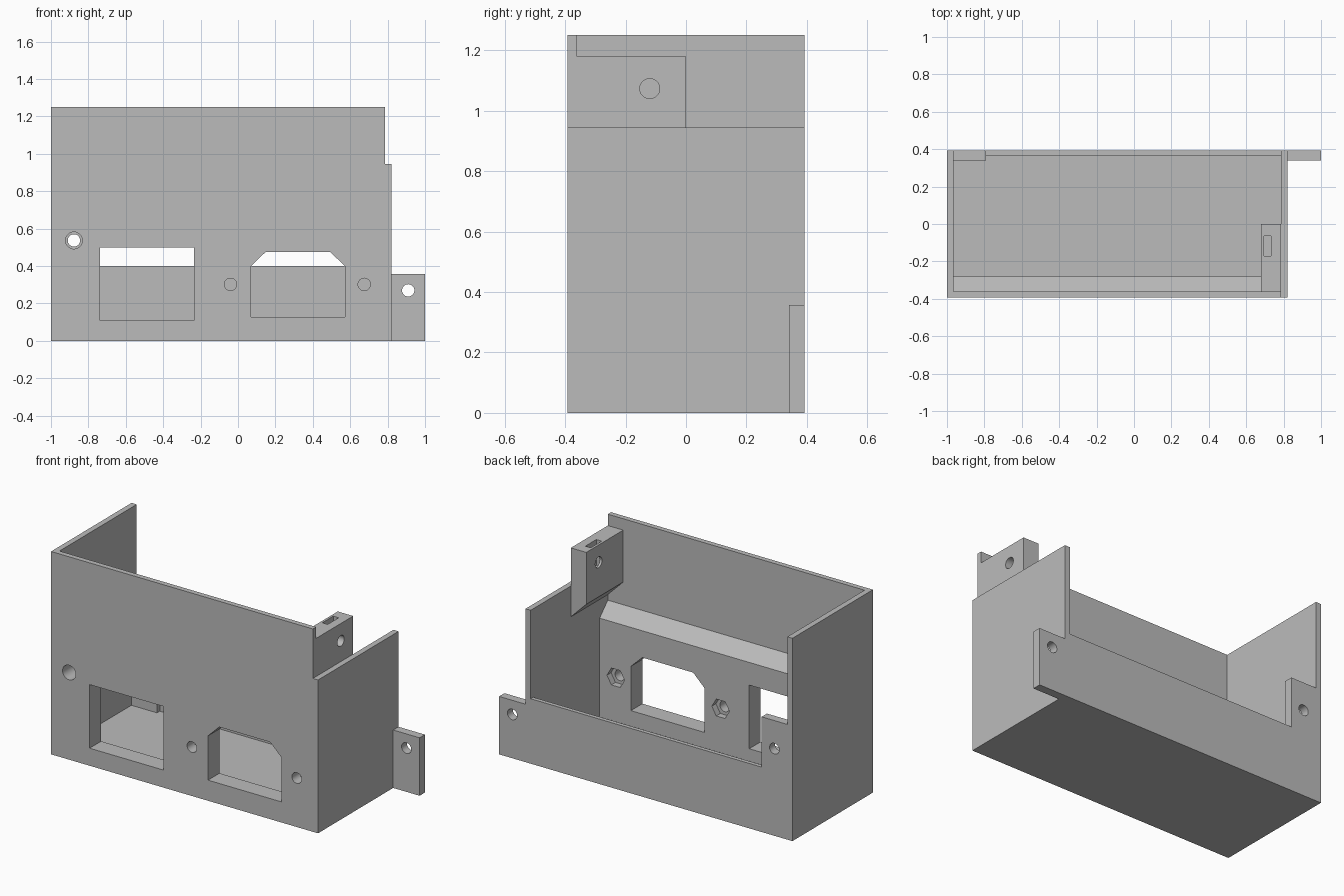
import bpy, bmesh, math

if "Cube" in bpy.data.objects:
    bpy.data.objects.remove(bpy.data.objects["Cube"], do_unlink=True)

grey = bpy.data.materials.new("plain grey")
grey.use_nodes = True
COLOUR = (0.5, 0.5, 0.5, 1)
grey.diffuse_color = COLOUR
grey.node_tree.nodes["Principled BSDF"].inputs["Base Color"].default_value = COLOUR


def prism(name, outline, axis, start, end):
    """Extrude a 2D outline along x (outline in y, z) or y (outline in x, z)."""
    place = (lambda u, v, t: (t, u, v)) if axis == "x" else (lambda u, v, t: (u, t, v))
    bm = bmesh.new()
    face = bm.faces.new([bm.verts.new(place(u, v, start)) for u, v in outline])
    moved = bmesh.ops.extrude_face_region(bm, geom=[face])["geom"]
    bmesh.ops.translate(bm, vec=place(0, 0, end - start),
                        verts=[g for g in moved if isinstance(g, bmesh.types.BMVert)])
    bmesh.ops.recalc_face_normals(bm, faces=bm.faces)
    mesh = bpy.data.meshes.new(name)
    bm.to_mesh(mesh)
    bm.free()
    mesh.materials.append(grey)
    obj = bpy.data.objects.new(name, mesh)
    bpy.context.collection.objects.link(obj)
    return obj


def box(name, x, y, z):
    return prism(name, [(x[0], z[0]), (x[1], z[0]), (x[1], z[1]), (x[0], z[1])], "y", *y)


def rod(centre, radius, axis, start, end, sides=32):
    ring = [(centre[0] + radius * math.cos(math.tau * i / sides),
             centre[1] + radius * math.sin(math.tau * i / sides)) for i in range(sides)]
    return prism("cutter", ring, axis, start, end)


def cut(obj, cutters):
    for c in cutters:
        c.hide_render = True
        mod = obj.modifiers.new("cut", "BOOLEAN")
        mod.operation, mod.solver, mod.object = "DIFFERENCE", "EXACT", c
    bpy.context.view_layer.update()
    graph = bpy.context.evaluated_depsgraph_get()
    mesh = bpy.data.meshes.new_from_object(obj.evaluated_get(graph))
    obj.modifiers.clear()
    obj.data = mesh
    for c in cutters:
        bpy.data.objects.remove(c, do_unlink=True)
    bpy.ops.object.select_all(action="DESELECT")
    obj.select_set(True)
    bpy.context.view_layer.objects.active = obj
    bpy.ops.object.shade_smooth_by_angle(angle=math.radians(30))


# Overall extents and wall planes
LEFT, RIGHT, FRONT, BACK = -1.0, 0.82, -0.392, 0.392
IN_L, IN_R, IN_F, IN_B = -0.965, 0.785, -0.36, 0.367
FLOOR, THICK, TAB_F = 0.032, -0.28, 0.34

# Floor and side walls
box("floor", (IN_L, IN_R), (THICK, IN_B), (0, FLOOR))
box("tall_side_wall", (LEFT, IN_L), (FRONT, BACK), (0, 1.25))
box("short_side_wall", (IN_R, RIGHT), (FRONT, BACK), (0, 0.945))

# Back wall
box("back_wall", (IN_L, IN_R), (IN_B, BACK), (0, 0.4))

# Front wall, thick below and thin above a sloped ledge
front = prism("front_wall", [(FRONT, 0), (THICK, 0), (THICK, 0.64), (IN_F, 0.72),
                             (IN_F, 1.25), (FRONT, 1.25)], "x", IN_L, IN_R)
window = box("cutter", (-0.737, -0.235), (-0.5, -0.2), (0.108, 0.5))
socket = prism("cutter", [(0.07, 0.127), (0.572, 0.127), (0.572, 0.4), (0.493, 0.475),
                          (0.147, 0.475), (0.07, 0.4)], "y", -0.5, -0.2)
cutters = [window, socket, rod((-0.877, 0.537), 0.045, "y", -0.5, -0.2)]
for x in (-0.04, 0.675):
    cutters.append(rod((x, 0.302), 0.033, "y", -0.5, -0.2))
    cutters.append(rod((x, 0.302), 0.06, "y", THICK - 0.04, -0.2, 6))
cut(front, cutters)

# Inner mounting tab in the back corner
inner = prism("inner_mounting_tab", [(IN_L, FLOOR), (-0.79, FLOOR), (-0.79, 0.71),
                                     (IN_L, 0.71)], "y", TAB_F, BACK)
cut(inner, [rod((-0.877, 0.537), 0.033, "y", 0.2, 0.5)])

# Outer mounting tab
outer = box("outer_mounting_tab", (RIGHT, 1.0), (TAB_F, BACK), (0, 0.357))
cut(outer, [rod((0.91, 0.27), 0.033, "y", 0.2, 0.5)])

# Upper screw bracket with sloped underside, nut slot and cross hole
bracket = prism("screw_bracket", [(IN_R, 0.755), (IN_R, 1.18), (0.68, 1.18), (0.68, 0.86)],
                "y", IN_F, 0)
cut(bracket, [box("cutter", (0.695, 0.732), (-0.172, -0.065), (1.02, 1.3)),
              rod((-0.12, 1.073), 0.033, "x", 0.6, 0.9)])
